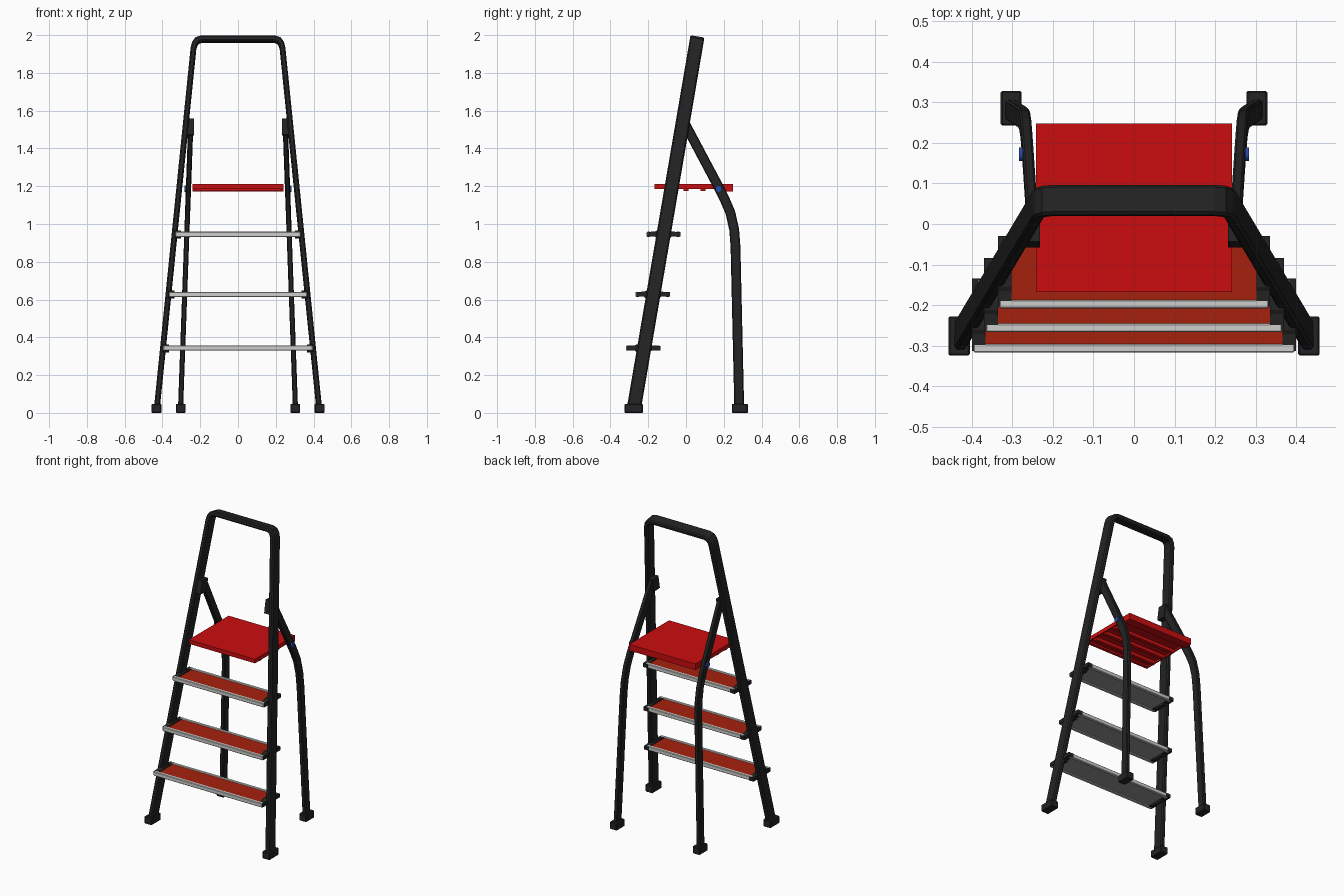
import bpy, bmesh, math
from mathutils import Vector

cube = bpy.data.objects.get("Cube")
if cube:
    bpy.data.objects.remove(cube, do_unlink=True)


def material(name, rgb):
    m = bpy.data.materials.new(name)
    m.use_nodes = True
    m.diffuse_color = (*rgb, 1)
    m.node_tree.nodes["Principled BSDF"].inputs["Base Color"].default_value = (*rgb, 1)
    return m


BLACK = material("black", (0.017, 0.017, 0.017))
RED = material("platform red", (0.6, 0.004, 0.005))
TREAD = material("tread red", (0.38, 0.015, 0.004))
SILVER = material("silver", (0.62, 0.62, 0.61))
GREY = material("underside grey", (0.3, 0.3, 0.3))
BLUE = material("blue", (0.02, 0.07, 0.4))


def finish(name, bm, mat):
    bmesh.ops.recalc_face_normals(bm, faces=bm.faces[:])
    me = bpy.data.meshes.new(name)
    bm.to_mesh(me)
    bm.free()
    me.materials.append(mat)
    ob = bpy.data.objects.new(name, me)
    bpy.context.collection.objects.link(ob)
    return ob


def box(name, lo, hi, mat, bevel=0.0):
    """Box between two corners."""
    bm = bmesh.new()
    bmesh.ops.create_cube(bm, size=1)
    for v in bm.verts:
        v.co = [(a + b) / 2 + c * (b - a) for a, b, c in zip(lo, hi, v.co)]
    if bevel:
        bmesh.ops.bevel(bm, geom=bm.edges[:], offset=bevel, segments=1, affect='EDGES')
    return finish(name, bm, mat)


def extrude_x(name, profile, x0, x1, mat):
    """Extrude a (y, z) outline along x."""
    bm = bmesh.new()
    f = bm.faces.new([bm.verts.new((x0, y, z)) for y, z in profile])
    g = bmesh.ops.extrude_face_region(bm, geom=[f])["geom"]
    for v in g:
        if isinstance(v, bmesh.types.BMVert):
            v.co.x = x1
    return finish(name, bm, mat)


def sweep(name, path, fixed, w_fixed, w_other, mat, c=0.005):
    """Sweep a chamfered rectangle along a path; one section axis stays fixed."""
    a, b = w_fixed / 2, w_other / 2
    section = [(a - c, b), (c - a, b), (-a, b - c), (-a, c - b),
               (c - a, -b), (a - c, -b), (a, c - b), (a, b - c)]
    bm = bmesh.new()
    rings = []
    for i, p in enumerate(path):
        d0 = (p - path[max(i - 1, 0)]).normalized()
        d1 = (path[min(i + 1, len(path) - 1)] - p).normalized()
        t = (d0 + d1).normalized()
        side = t.cross(fixed).normalized() / max(t.dot(d1), t.dot(d0))
        rings.append([bm.verts.new(p + fixed * u + side * v) for u, v in section])
    for r, s in zip(rings, rings[1:]):
        for k in range(8):
            bm.faces.new((r[k], r[k - 1], s[k - 1], s[k]))
    bm.faces.new(rings[0])
    bm.faces.new(rings[-1])
    return finish(name, bm, mat)


# Leaning plane of the front frame
LEAN = math.radians(9.7)
UP = Vector((0, math.sin(LEAN), math.cos(LEAN)))
NORMAL = Vector((0, math.cos(LEAN), -math.sin(LEAN)))


def on_frame(x, length):
    return Vector((x, -0.28, 0)) + UP * length


# Front frame: one bent tube with a handrail across the top
half = [(0.43, 0.02), (0.236, 1.955), (0.23, 1.98), (0.217, 1.999), (0.195, 2.007)]
frame_path = [on_frame(x, l) for x, l in half] + [on_frame(-x, l) for x, l in reversed(half)]
sweep("front_frame", frame_path, NORMAL, 0.075, 0.03, BLACK, 0.007)

# Rear legs, hinge brackets, knobs and feet on both sides
rear_yz = [(-0.01, 1.54), (0.165, 1.21), (0.205, 1.13), (0.235, 1.06),
           (0.255, 0.97), (0.262, 0.88), (0.282, 0.02)]
for s, side in ((1, "left"), (-1, "right")):
    path = [Vector((s * (0.305 - 0.036 * z), y, z)) for y, z in rear_yz]
    sweep("rear_leg_" + side, path, Vector((1, 0, 0)), 0.027, 0.052, BLACK)

    c = on_frame(0, 1.535)
    y, z = c.y, c.z
    extrude_x("hinge_bracket_" + side,
              [(y - 0.037, z - 0.04), (y + 0.025, z - 0.045),
               (y + 0.04, z + 0.04), (y - 0.022, z + 0.045)],
              s * 0.232, s * 0.284, BLACK)

    bm = bmesh.new()
    bmesh.ops.create_cone(bm, cap_ends=True, segments=16, radius1=0.017,
                          radius2=0.017, depth=0.03)
    for v in bm.verts:
        v.co = (s * 0.269 + v.co.z, 0.172 + v.co.x, 1.187 + v.co.y)
    finish("knob_" + side, bm, BLUE)

    for part, x0, x1, y0, y1 in (("front", 0.405, 0.458, -0.325, -0.228),
                                 ("rear", 0.277, 0.329, 0.243, 0.328)):
        box(f"{part}_foot_{side}", (min(s * x0, s * x1), y0, 0),
            (max(s * x0, s * x1), y1, 0.048), BLACK, 0.004)

# Steps: grey board, red tread, silver rims and black end clips
for n, (z, half_w, y0, y1) in enumerate(((0.342, 0.4, -0.317, -0.137),
                                         (0.627, 0.37, -0.267, -0.087),
                                         (0.945, 0.336, -0.208, -0.032)), 1):
    inner = half_w - 0.02
    box(f"step_{n}_board", (-inner, y0 + 0.01, z - 0.007), (inner, y1 - 0.01, z + 0.007), GREY)
    box(f"step_{n}_tread", (-inner, y0 + 0.02, z + 0.007), (inner, y1 - 0.02, z + 0.011), TREAD)
    for label, ya, yb, w in (("front", y0, y0 + 0.021, half_w - 0.004),
                             ("rear", y1 - 0.021, y1, half_w - 0.014)):
        box(f"step_{n}_{label}_rim", (-w, ya, z - 0.013), (w, yb, z + 0.014), SILVER, 0.003)
    m = (y0 + y1) / 2
    outline = [(y0 + 0.004, z - 0.011), (m - 0.045, z - 0.012), (m - 0.035, z - 0.022),
               (m + 0.035, z - 0.022), (m + 0.045, z - 0.012), (y1 + 0.003, z - 0.012),
               (y1 + 0.003, z + 0.012), (m + 0.045, z + 0.015), (m + 0.035, z + 0.02),
               (m - 0.035, z + 0.02), (m - 0.045, z + 0.015), (y0 + 0.004, z + 0.013)]
    for s, side in ((1, "left"), (-1, "right")):
        extrude_x(f"step_{n}_clip_{side}", outline, s * (half_w - 0.034), s * half_w, BLACK)

# Platform: thin top with lips and underside ribs
P = 0.242
box("platform_top", (-P, -0.168, 1.197), (P, 0.248, 1.213), RED)
box("platform_front_lip", (-P, -0.168, 1.186), (P, -0.148, 1.198), RED)
box("platform_rear_lip", (-P, 0.19, 1.172), (P, 0.248, 1.198), RED)
for s, side in ((1, "left"), (-1, "right")):
    box("platform_side_lip_" + side, (s * P - 0.008 * (s > 0), -0.15, 1.186),
        (s * P + 0.008 * (s < 0), 0.2, 1.198), RED)
for i, y in enumerate((-0.09, 0.0, 0.09), 1):
    box(f"platform_rib_{i}", (-P + 0.01, y - 0.012, 1.175), (P - 0.01, y + 0.012, 1.198), RED)
